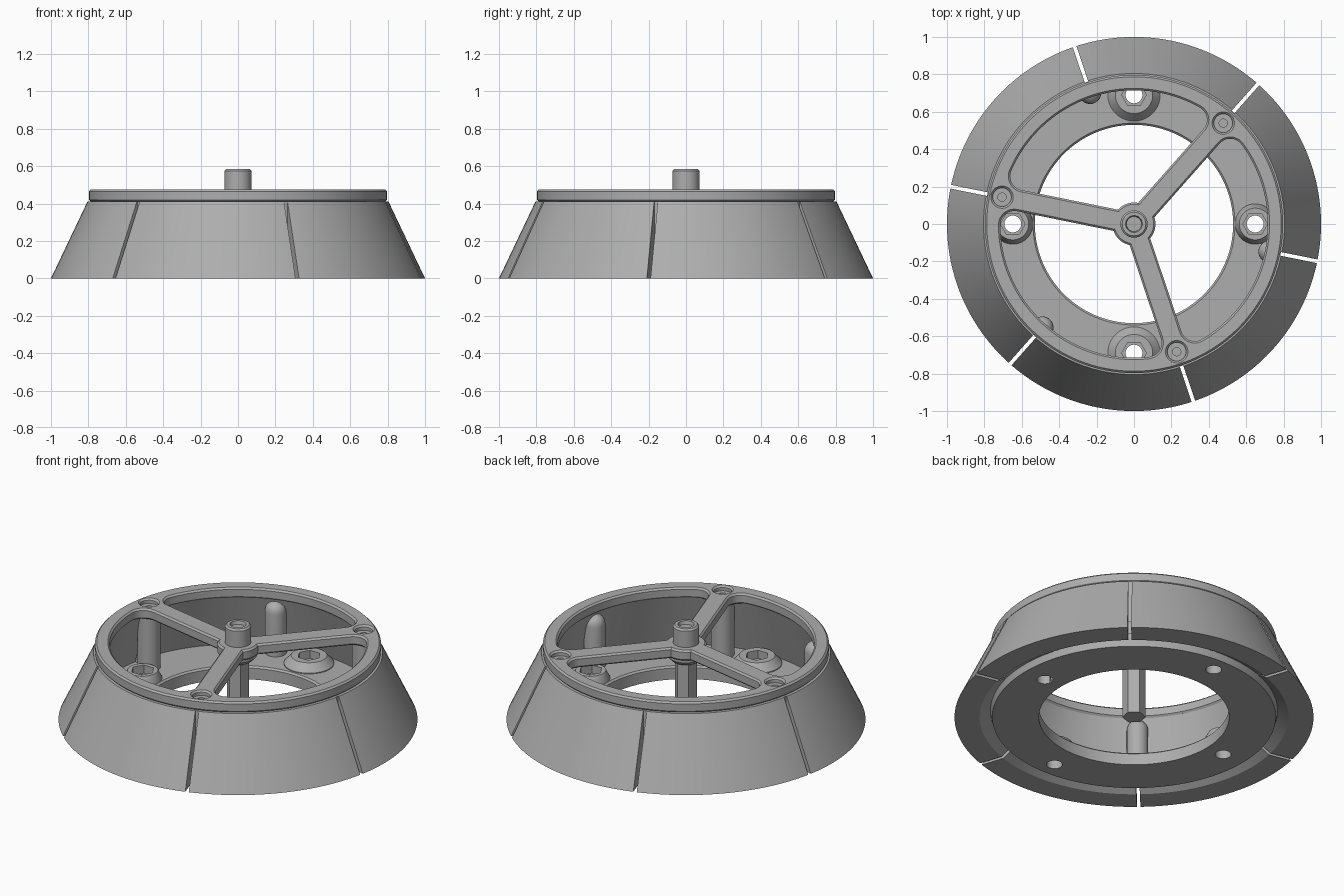
import bpy, bmesh, math
from mathutils import Matrix, Vector

if "Cube" in bpy.data.objects:
    bpy.data.objects.remove(bpy.data.objects["Cube"])

grey = bpy.data.materials.new("plain_grey")
grey.diffuse_color = (0.42, 0.42, 0.42, 1)
grey.use_nodes = True
grey.node_tree.nodes["Principled BSDF"].inputs["Base Color"].default_value = grey.diffuse_color
SPOKES = [math.radians(48.5 + 120 * i) for i in range(3)]
SLOTS = [math.radians(48.5 + 60 * i) for i in range(6)]


def polar(r, a, z=0):
    return Vector((r * math.cos(a), r * math.sin(a), z))


def add_object(name, bm):
    bmesh.ops.recalc_face_normals(bm, faces=bm.faces[:])
    me = bpy.data.meshes.new(name)
    bm.to_mesh(me)
    bm.free()
    ob = bpy.data.objects.new(name, me)
    bpy.context.collection.objects.link(ob)
    me.materials.append(grey)
    return ob


def activate(ob):
    bpy.ops.object.select_all(action='DESELECT')
    ob.select_set(True)
    bpy.context.view_layer.objects.active = ob


def smooth(ob):
    activate(ob)
    bpy.ops.object.shade_smooth_by_angle(angle=math.radians(30))


def lathe(name, profile, n=48, at=(0, 0, 0), closed=False, turn=0):
    """Spin (r, z) points; open profiles start and end on the axis."""
    bm = bmesh.new()
    rings = []
    for r, z in profile:
        if r == 0:
            rings.append([bm.verts.new((0, 0, z))] * n)
        else:
            rings.append([bm.verts.new(polar(r, turn + math.tau * i / n, z)) for i in range(n)])
    pairs = list(zip(rings, rings[1:]))
    if closed:
        pairs.append((rings[-1], rings[0]))
    for a, b in pairs:
        for i in range(n):
            j = (i + 1) % n
            bm.faces.new(list(dict.fromkeys((a[i], a[j], b[j], b[i]))))
    bmesh.ops.translate(bm, verts=bm.verts[:], vec=at)
    return add_object(name, bm)


def cut(ob, cutters):
    for c in cutters:
        c.hide_render = True
        m = ob.modifiers.new("cut", 'BOOLEAN')
        m.operation, m.solver, m.object = 'DIFFERENCE', 'EXACT', c
        activate(ob)
        bpy.ops.object.modifier_apply(modifier=m.name)
        bpy.data.objects.remove(c)


def rod(name, r, z0, z1, at=(0, 0, 0), n=32, turn=0):
    return lathe(name, [(0, z0), (r, z0), (r, z1), (0, z1)], n, at, turn=turn)


# Conical skirt with the floor ring and the groove underneath
body = lathe("skirt_and_floor", [
    (.53, 0), (.79, 0), (.80, .04), (.86, 0), (1, 0), (.805, .41),
    (.725, .41), (.82, .08), (.54, .08), (.53, .07)], 128, closed=True)

# Bolt places: position, base radius, top radius
bolts = [(Vector((s * .648, 0, 0)), .108, .085) for s in (1, -1)]
bolts += [(Vector((0, s * .69, 0)), .14, .10) for s in (1, -1)]

# Six radial slots and four bolt holes
cutters = []
for a in SLOTS:
    bm = bmesh.new()
    bmesh.ops.create_cube(bm, size=1, matrix=Matrix.Rotation(a, 4, 'Z')
                          @ Matrix.Translation((.95, 0, .2))
                          @ Matrix.Diagonal((.3, .02, .6, 1)))
    cutters.append(add_object("slot_cutter", bm))
cutters += [rod("hole_cutter", .045, -.1, .2, p) for p, _, _ in bolts]
cut(body, cutters)
smooth(body)

# Raised bolt bosses with hexagonal pockets
for p, r0, r1 in bolts:
    boss = lathe("bolt_boss", [(0, .07), (r0, .07), (r0, .085), (r1, .13), (0, .13)], 40, p)
    cut(boss, [rod("hex_cutter", .066, .08, .2, p, 6), rod("hole_cutter", .045, 0, .2, p)])
    smooth(boss)

# Posts: flat ones carry the spoke screws, round-topped ones back the slots
for i, a in enumerate(SLOTS):
    if i % 2 == 0:
        post = lathe("screw_post", [(0, .07), (.065, .07), (.065, .43), (.05, .445),
                                    (.022, .445), (.022, .42), (0, .42)], 32, polar(.72, a))
    else:
        dome = [(.06 * math.cos(t * math.pi / 12), .34 + .06 * math.sin(t * math.pi / 12))
                for t in range(6)]
        post = lathe("slot_post", [(0, .07), (.06, .07)] + dome + [(0, .40)], 32, polar(.74, a))
    smooth(post)


# Spoked top ring: a filled outline with three windows and three screw holes
def arc(c, r, a0, a1, n):
    return [c + polar(r, a0 + (a1 - a0) * i / n) for i in range(n + 1)]


def window(start):
    w, R, f, hub = .058, .715, .075, .115
    full = math.radians(120)
    b = math.asin((w + f) / (R - f))
    h = math.asin(w / hub)
    origin = Vector((0, 0, 0))
    pts = arc(origin, hub, full - h, h, 10)
    pts += arc(polar(R - f, b), f, -math.pi / 2, b, 10)
    pts += arc(origin, R, b, full - b, 40)[1:-1]
    pts += arc(polar(R - f, full - b), f, full - b, full + math.pi / 2, 10)
    return [Matrix.Rotation(start, 3, 'Z') @ p for p in pts]


cu = bpy.data.curves.new("top_ring", 'CURVE')
cu.dimensions, cu.fill_mode = '2D', 'BOTH'
cu.extrude, cu.bevel_depth, cu.bevel_resolution = .0225, .01, 0
cu.offset = -.01
outlines = [arc(Vector((0, 0, 0)), .797, 0, math.tau, 128)[:-1]]
for a in SPOKES:
    outlines.append(window(a))
    outlines.append(arc(polar(.72, a), .05, 0, math.tau, 28)[:-1])
for pts in outlines:
    s = cu.splines.new('POLY')
    s.points.add(len(pts) - 1)
    for q, p in zip(s.points, pts):
        q.co = (p.x, p.y, 0, 1)
    s.use_cyclic_u = True
cu.materials.append(grey)
ring = bpy.data.objects.new("top_ring", cu)
bpy.context.collection.objects.link(ring)
ring.location.z = .4425
activate(ring)
bpy.ops.object.convert(target='MESH')
smooth(bpy.context.object)

# Hub collar, round pin with a dished top, and the hexagonal shaft below
smooth(lathe("hub", [(0, .37), (.08, .37), (.105, .395), (.105, .47), (0, .47)], 48))
smooth(lathe("pin", [(0, .46), (.073, .46), (.073, .575), (.063, .585), (.045, .585),
                     (.04, .565), (0, .565)], 48))
smooth(rod("hex_shaft", .065, 0, .40, n=6, turn=math.radians(18.5)))
